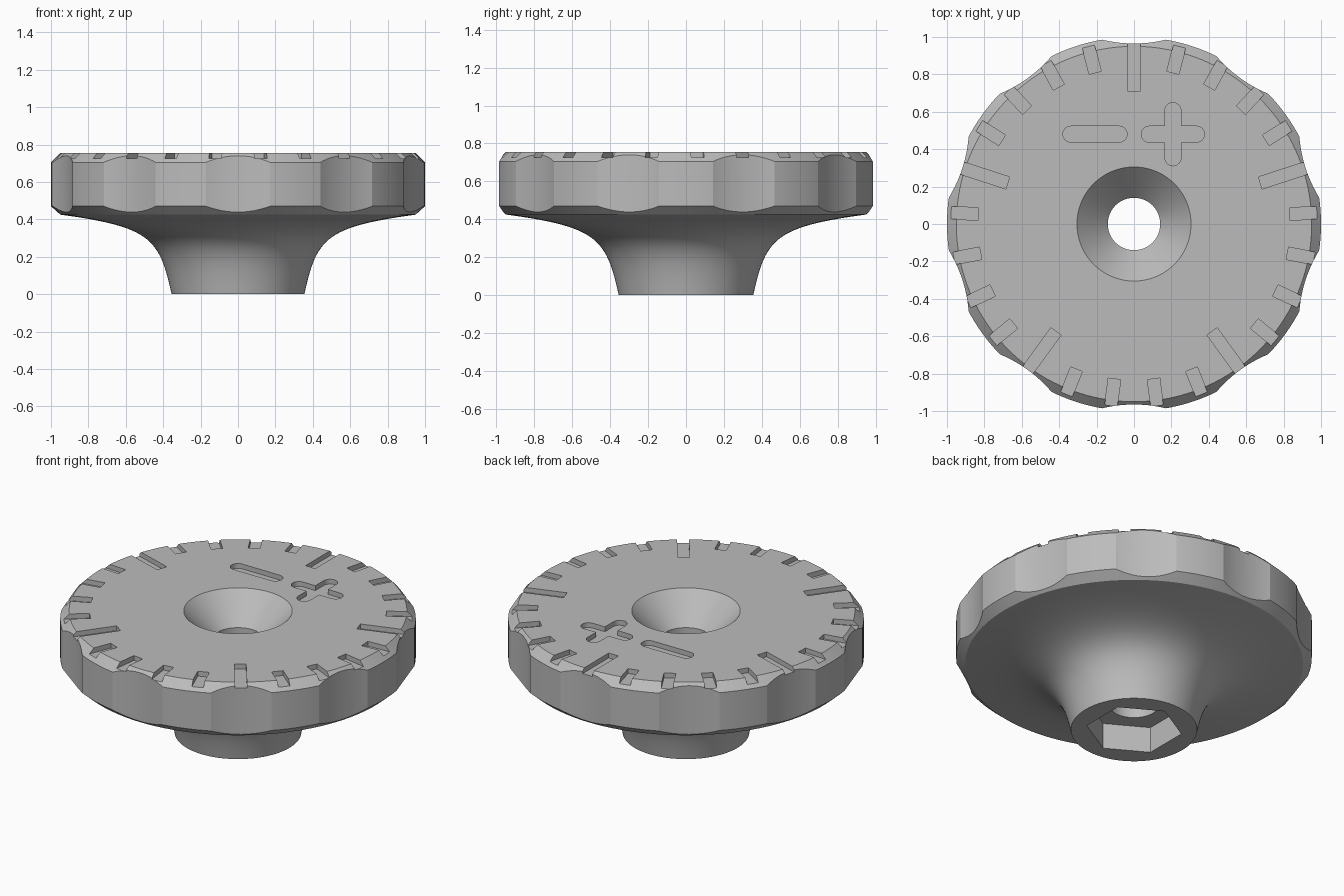
import bpy, bmesh, math
from math import sin, cos, pi, radians
from mathutils import Vector, Matrix
from mathutils.geometry import interpolate_bezier

if "Cube" in bpy.data.objects:
    bpy.data.objects.remove(bpy.data.objects["Cube"], do_unlink=True)

TOP = 0.755
SEGMENTS = 160

grey = bpy.data.materials.new("mid_grey")
grey.use_nodes = True
grey.diffuse_color = (0.5, 0.5, 0.5, 1)
grey.node_tree.nodes["Principled BSDF"].inputs["Base Color"].default_value = (0.5, 0.5, 0.5, 1)


def make_object(name, bm):
    bmesh.ops.recalc_face_normals(bm, faces=bm.faces)
    mesh = bpy.data.meshes.new(name)
    bm.to_mesh(mesh)
    bm.free()
    mesh.materials.append(grey)
    obj = bpy.data.objects.new(name, mesh)
    bpy.context.collection.objects.link(obj)
    return obj


def add_prism(bm, outline, z0, z1, angle=0):
    """Extrude a flat outline from z0 to z1, turned about the axis."""
    turn = Matrix.Rotation(angle, 3, 'Z')
    base = bm.faces.new([bm.verts.new(turn @ Vector((x, y, z0))) for x, y in outline])
    moved = bmesh.ops.extrude_face_region(bm, geom=[base])["geom"]
    bmesh.ops.translate(bm, vec=(0, 0, z1 - z0),
                        verts=[v for v in moved if isinstance(v, bmesh.types.BMVert)])


def arc(cx, cy, r, start, end, steps):
    angles = [start + (end - start) * i / steps for i in range(steps + 1)]
    return [(cx + r * cos(a), cy + r * sin(a)) for a in angles]


def cut(target, name, bm):
    """Subtract the cutter and discard it."""
    cutter = make_object(name, bm)
    cutter.hide_render = True
    mod = target.modifiers.new(name, 'BOOLEAN')
    mod.operation, mod.solver, mod.object = 'DIFFERENCE', 'EXACT', cutter
    bpy.context.view_layer.objects.active = target
    bpy.ops.object.modifier_apply(modifier=mod.name)
    bpy.data.objects.remove(cutter, do_unlink=True)


# Turned body: bore, countersink, chamfered rim and flared hub
flare = interpolate_bezier((0.95, 0, 0.425), (0.47, 0, 0.36), (0.42, 0, 0.30), (0.355, 0, 0), 28)
profile = [(0.14, 0), (0.14, 0.585), (0.305, TOP), (0.95, TOP), (1, 0.705), (1, 0.47)]
profile += [(p.x, p.z) for p in flare]
bm = bmesh.new()
rings = [[bm.verts.new((r * cos(a), r * sin(a), z)) for r, z in profile]
         for a in (2 * pi * i / SEGMENTS for i in range(SEGMENTS))]
for i, ring in enumerate(rings):
    after = rings[(i + 1) % SEGMENTS]
    for j in range(len(profile)):
        k = (j + 1) % len(profile)
        bm.faces.new((ring[j], after[j], after[k], ring[k]))
knob = make_object("hand_knob", bm)

# Ten shallow finger scallops around the rim
bm = bmesh.new()
scallop = arc(0, 1.695, 0.73, radians(-106), radians(-74), 16) + [(0.25, 1.1), (-0.25, 1.1)]
for i in range(10):
    add_prism(bm, scallop, 0.3, 0.9, i * pi / 5)
cut(knob, "scallop_cutter", bm)

# Dial ticks, every fifth one long
bm = bmesh.new()
for i in range(25):
    inner = 0.71 if i % 5 == 0 else 0.835
    w = 0.0335
    add_prism(bm, [(-w, inner), (w, inner), (w, 1.1), (-w, 1.1)],
              TOP - 0.03, 0.9, i * 2 * pi / 25)
cut(knob, "tick_cutter", bm)

# Engraved minus and plus signs
R, ARM = 0.043, 0.126
bm = bmesh.new()
minus = (arc(-0.08, 0.48, R, -pi / 2, pi / 2, 12)
         + arc(-0.337, 0.48, R, pi / 2, 3 * pi / 2, 12))
add_prism(bm, minus, TOP - 0.03, 0.9)
plus = []
for i in range(4):
    a = i * pi / 2
    cx, cy = 0.208, 0.48
    plus += arc(cx + ARM * cos(a), cy + ARM * sin(a), R, a - pi / 2, a + pi / 2, 12)
    corner = a + pi / 4
    plus.append((cx + R * math.sqrt(2) * cos(corner), cy + R * math.sqrt(2) * sin(corner)))
add_prism(bm, plus, TOP - 0.03, 0.9)
cut(knob, "sign_cutter", bm)

# Hexagonal nut pocket under the hub
bm = bmesh.new()
add_prism(bm, arc(0, 0, 0.27, pi / 2, pi / 2 + 5 * pi / 3, 5), -0.1, 0.16)
cut(knob, "nut_pocket_cutter", bm)

# Smooth the curved faces, keep the edges crisp
bpy.ops.object.select_all(action='DESELECT')
knob.select_set(True)
bpy.context.view_layer.objects.active = knob
bpy.ops.object.shade_smooth_by_angle(angle=radians(18))
